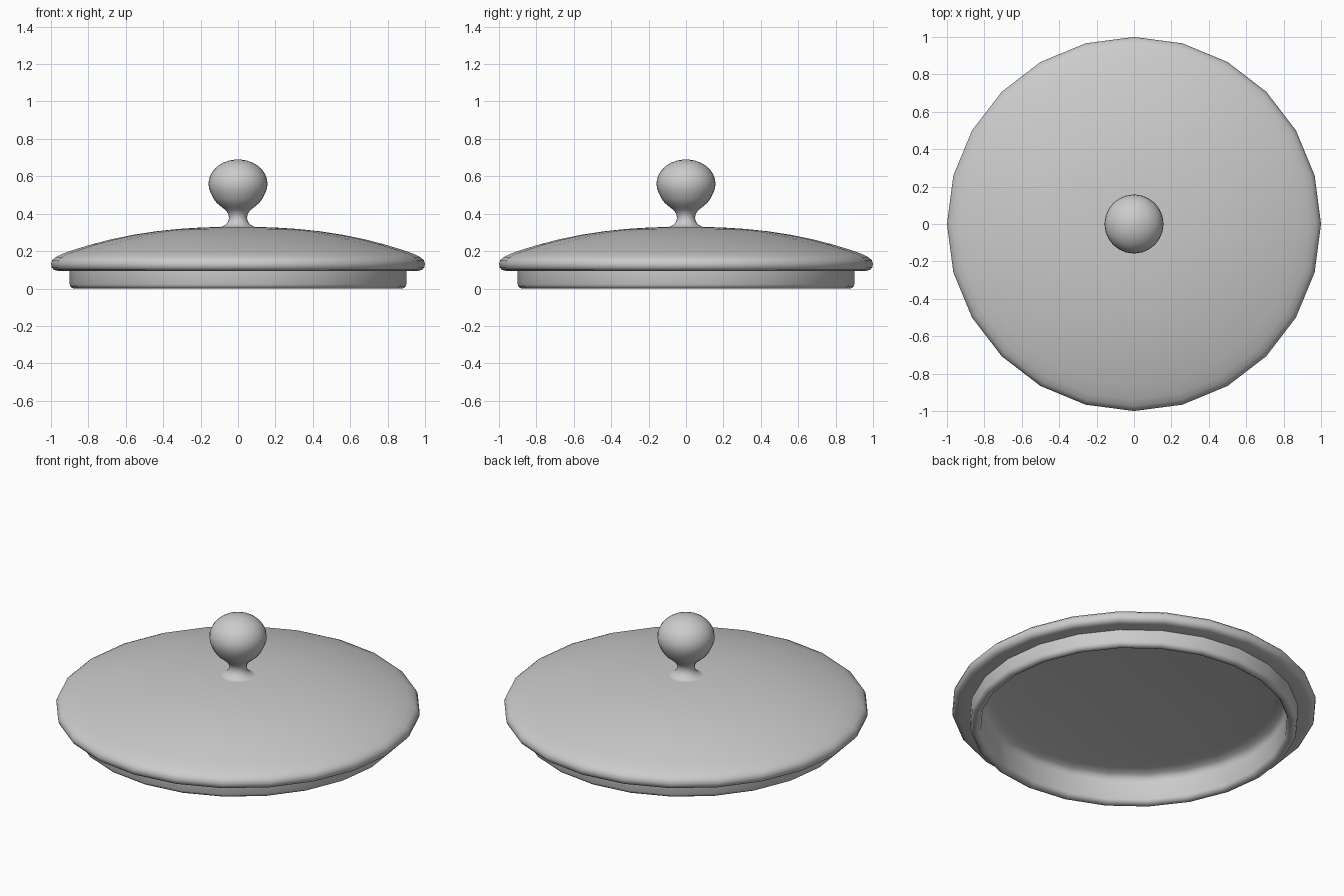
import bpy, bmesh, math

if "Cube" in bpy.data.objects:
    bpy.data.objects.remove(bpy.data.objects["Cube"], do_unlink=True)

SIDES = 24

grey = bpy.data.materials.new("plain_grey")
grey.use_nodes = True
colour = (0.6, 0.6, 0.6, 1)
grey.diffuse_color = colour
grey.node_tree.nodes["Principled BSDF"].inputs["Base Color"].default_value = colour


def lathe(name, profile):
    """Revolve (radius, height) points around z."""
    bm = bmesh.new()
    verts = [bm.verts.new((r, 0, z)) for r, z in profile]
    edges = [bm.edges.new(pair) for pair in zip(verts, verts[1:])]
    bmesh.ops.spin(bm, geom=verts + edges, cent=(0, 0, 0), axis=(0, 0, 1),
                   angle=math.tau, steps=SIDES, use_duplicate=False)
    bmesh.ops.remove_doubles(bm, verts=bm.verts, dist=0.0005)
    bmesh.ops.recalc_face_normals(bm, faces=bm.faces)
    mesh = bpy.data.meshes.new(name)
    bm.to_mesh(mesh)
    bm.free()
    mesh.materials.append(grey)
    obj = bpy.data.objects.new(name, mesh)
    bpy.context.collection.objects.link(obj)
    bpy.ops.object.select_all(action='DESELECT')
    obj.select_set(True)
    bpy.context.view_layer.objects.active = obj
    bpy.ops.object.shade_smooth_by_angle(angle=math.radians(50))
    return obj


# Lid shell: domed top, rolled rim, seating flange, shallow hollow underside
outer = [(r, 0.33 - 0.167 * r ** 2.35)
         for r in (0, 0.1, 0.2, 0.32, 0.44, 0.56, 0.68, 0.78, 0.87, 0.94)]
rim = [(0.975, 0.168), (0.993, 0.152), (1.0, 0.132), (0.996, 0.113), (0.985, 0.1), (0.965, 0.095)]
flange = [(0.9, 0.095), (0.9, 0.022), (0.894, 0.008), (0.88, 0),
          (0.865, 0), (0.85, 0.008), (0.842, 0.022), (0.84, 0.13), (0.834, 0.152), (0.815, 0.168)]
ceiling = [(r, 0.22 - 0.07 * r ** 2) for r in (0.77, 0.6, 0.4, 0.2, 0)]
lathe("lid", outer + rim + flange + ceiling)

# Knob: flared foot, narrow neck, rounded ball
foot = [(0.11, 0.326), (0.085, 0.331), (0.065, 0.342), (0.052, 0.36), (0.048, 0.38),
        (0.053, 0.402), (0.068, 0.42), (0.089, 0.437), (0.113, 0.457), (0.131, 0.48)]
ball = [(0.158 * math.cos(a), 0.56 + 0.13 * math.sin(a))
        for a in (math.radians(d) for d in range(-24, 90, 12))]
lathe("knob", foot + ball + [(0, 0.69)])
